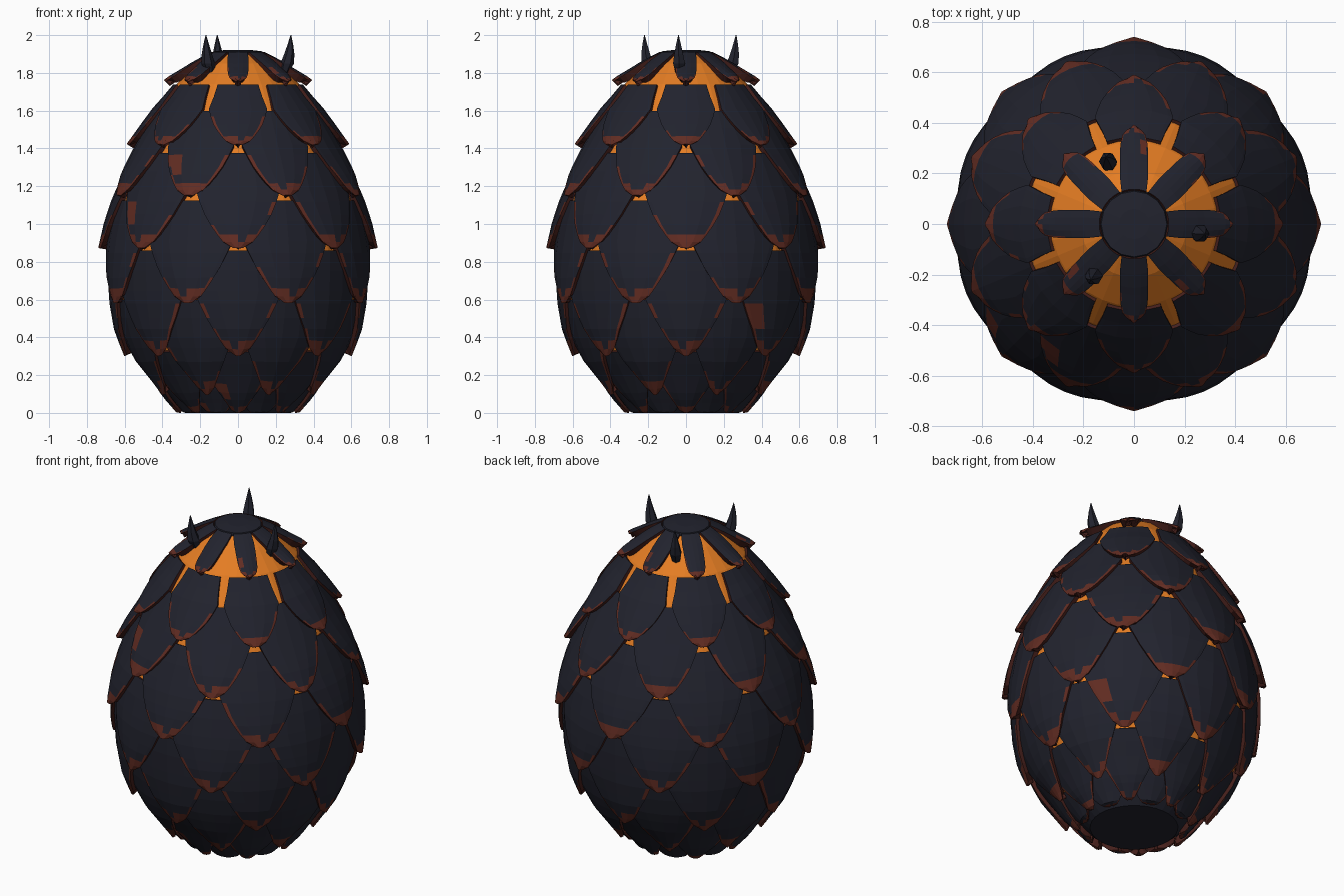
import bpy, bmesh, math, random
from mathutils import Vector

random.seed(4)
cube = bpy.data.objects.get("Cube")
if cube:
    bpy.data.objects.remove(cube, do_unlink=True)


def material(name, rgb):
    m = bpy.data.materials.new(name)
    m.use_nodes = True
    m.diffuse_color = (*rgb, 1)
    m.node_tree.nodes["Principled BSDF"].inputs["Base Color"].default_value = (*rgb, 1)
    return m


SLATE = material("dark slate", (0.0155, 0.0165, 0.027))
RED = material("ember red", (0.12, 0.025, 0.016))
RIM = material("charred red", (0.06, 0.014, 0.011))
ORANGE = material("molten orange", (0.78, 0.205, 0.017))

# Egg profile as (height, radius)
PROFILE = [(0, .225), (.06, .295), (.12, .365), (.31, .53), (.45, .605), (.59, .645), (.73, .668),
           (.86, .673), (1.0, .66), (1.12, .635), (1.25, .592), (1.38, .535), (1.5, .478),
           (1.6, .425), (1.74, .325), (1.85, .21), (1.9, .13)]
# Scale outlines as (distance from top to tip, half angle in degrees)
OUTLINE = [(0, 18.3), (.2, 19), (.4, 20.2), (.52, 17.8), (.66, 14.8), (.76, 12),
           (.86, 9), (.94, 6.3), (1, 2)]
PETAL = [(0, 21), (.2, 16.5), (.4, 13), (.52, 11.5), (.66, 10.2), (.76, 9),
         (.86, 7.5), (.94, 5), (1, 1.5)]
COLUMNS = [-1, -.88, -.45, 0, .45, .88, 1]


def lerp(table, x):
    for (x0, y0), (x1, y1) in zip(table, table[1:]):
        if x <= x1:
            break
    return y0 + (y1 - y0) * (x - x0) / (x1 - x0)


def finish(name, bm, mats):
    bmesh.ops.recalc_face_normals(bm, faces=bm.faces)
    mesh = bpy.data.meshes.new(name)
    bm.to_mesh(mesh)
    bm.free()
    for m in mats:
        mesh.materials.append(m)
    ob = bpy.data.objects.new(name, mesh)
    bpy.context.scene.collection.objects.link(ob)
    return ob


def lathe(name, points, sides, mat):
    bm = bmesh.new()
    rings = []
    for z, r in points:
        rings.append([bm.verts.new((r * math.cos(k * math.tau / sides),
                                    r * math.sin(k * math.tau / sides), z)) for k in range(sides)])
    for a, b in zip(rings, rings[1:]):
        for k in range(sides):
            n = (k + 1) % sides
            bm.faces.new((a[k], a[n], b[n], b[k]))
    bm.faces.new(rings[0])
    bm.faces.new(rings[-1])
    return finish(name, bm, [mat])


def shell_point(angle, z, lift):
    """Point lifted off the egg along its normal."""
    low, high = max(z - .04, 0), z + .04
    slope = (lerp(PROFILE, high) - lerp(PROFILE, low)) / (high - low)
    n = Vector((1, -slope)).normalized()
    r = lerp(PROFILE, z) + lift * n.x
    return Vector((r * math.sin(angle), -r * math.cos(angle), max(z + lift * n.y, 0)))


def scale_row(name, top, tip, turn, outline=OUTLINE):
    """Ring of eight overlapping pointed scales."""
    bm = bmesh.new()
    for k in range(8):
        centre = math.radians(45 * k + turn)
        wear = random.random()
        grid = []
        for v, half in outline:
            z = top + (tip - top) * v
            lift = .014 + .054 * v ** 1.3
            grid.append([bm.verts.new(shell_point(centre + math.radians(half) * u, z,
                                                  lift - .014 * u * u * v)) for u in COLUMNS])
        for i in range(len(grid) - 1):
            for j in range(len(COLUMNS) - 1):
                f = bm.faces.new((grid[i][j], grid[i + 1][j], grid[i + 1][j + 1], grid[i][j + 1]))
                side = j in (0, len(COLUMNS) - 2)
                middle = j in (2, 3)
                # Worn red tip, worn edges and the odd scuffed patch
                if i == 7 or (i == 6 and (not middle or random.random() < .6)):
                    f.material_index = 1
                elif side and (i == 5 or (i > 2 and random.random() < .4)):
                    f.material_index = 1
                elif wear < .1 and j == 1 and i in (3, 4):
                    f.material_index = 1
    ob = finish(name, bm, [SLATE, RED, RIM])
    # Make every face look outward before thickening inward
    mesh = ob.data
    if sum(p.normal.dot(Vector((p.center.x, p.center.y, 0))) for p in mesh.polygons) < 0:
        mesh.flip_normals()
    mod = ob.modifiers.new("thickness", "SOLIDIFY")
    mod.thickness = .045
    mod.offset = -1
    mod.material_offset_rim = 2
    return ob


# Glowing core
lathe("glowing_core", PROFILE[1:], 32, ORANGE)

# Rows of scales, alternating by half a step
ROWS = [("shoulder_scales", 1.73, 1.395, 0),
        ("upper_scales", 1.59, 1.135, 22.5), ("upper_middle_scales", 1.37, .87, 0),
        ("middle_scales", 1.12, .595, 22.5), ("lower_middle_scales", .86, .335, 0),
        ("lower_scales", .6, .14, 22.5), ("foot_scales", .33, .035, 0),
        ("base_scales", .16, .005, 22.5)]
for row in ROWS:
    scale_row(*row)
scale_row("crown_petals", 1.9, 1.72, 0, PETAL)

# Caps closing the top and bottom
lathe("top_cap", [(1.885, .14), (1.914, .13), (1.922, .06)], 16, SLATE)
lathe("base_cap", [(0, .245), (.06, .31), (.13, .385)], 32, SLATE)


def horn(name, x, y):
    """Six-sided thorn curving upward."""
    bm = bmesh.new()
    rings = []
    for reach, z, r in [(.86, 1.79, .022), (.93, 1.85, .036), (.97, 1.9, .027),
                        (.99, 1.95, .015), (1, 2, .002)]:
        rings.append([bm.verts.new((x * reach + r * math.cos(k * math.tau / 6),
                                    y * reach + r * math.sin(k * math.tau / 6), z)) for k in range(6)])
    for a, b in zip(rings, rings[1:]):
        for k in range(6):
            bm.faces.new((a[k], a[k - 1], b[k - 1], b[k]))
    bm.faces.new(rings[0])
    bm.faces.new(rings[-1])
    return finish(name, bm, [SLATE])


for name, x, y in [("left_horn", .28, -.04), ("back_horn", -.11, .265), ("front_horn", -.17, -.22)]:
    horn(name, x, y)
